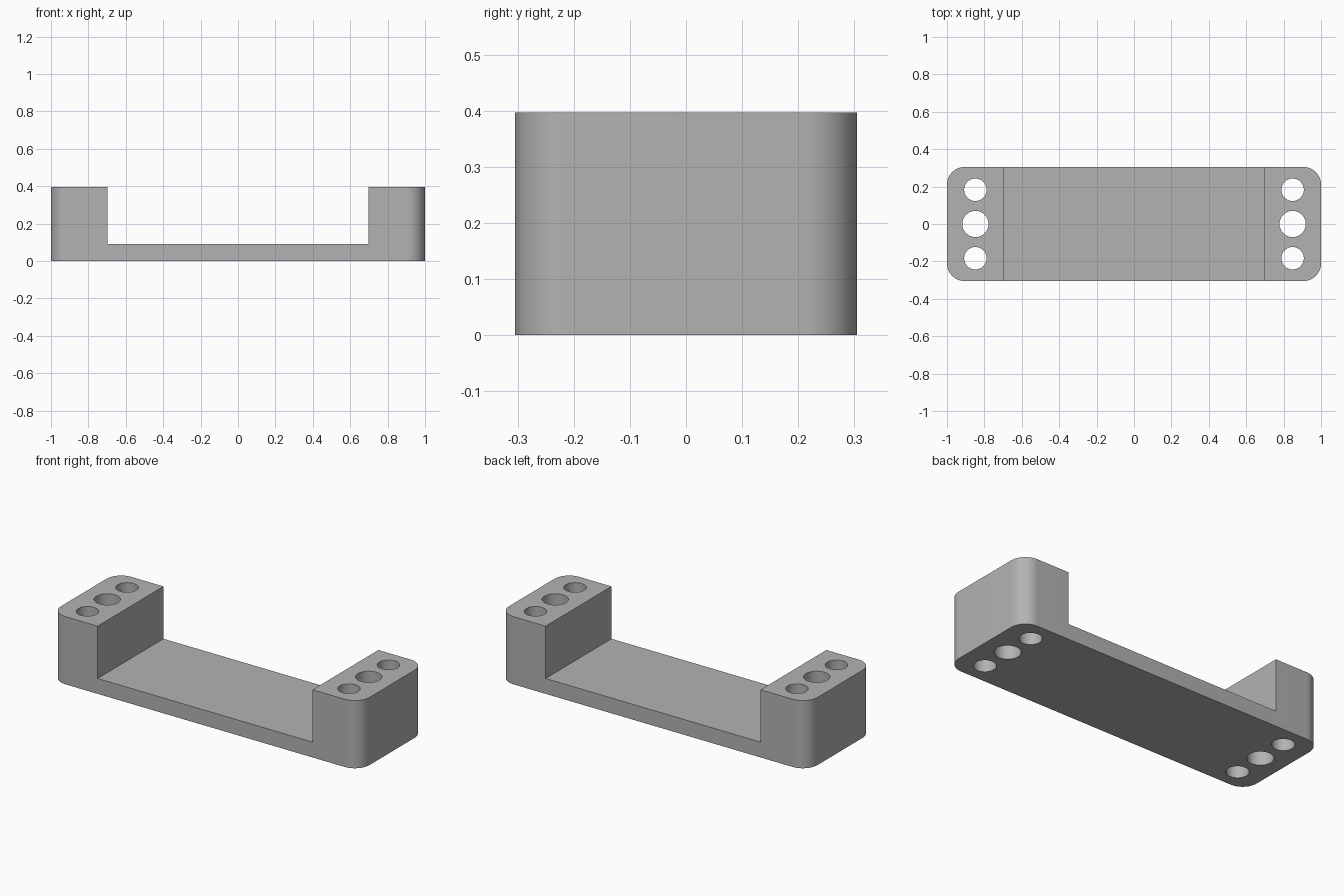
import bpy, bmesh, math

if "Cube" in bpy.data.objects:
    bpy.data.objects.remove(bpy.data.objects["Cube"], do_unlink=True)

HALF_X, HALF_Y, HEIGHT = 1.0, 0.305, 0.397
DECK, STEP_X, CORNER = 0.09, 0.697, 0.095
HOLE_X, HOLE_Y = 0.848, 0.183

grey = bpy.data.materials.new("plain grey")
grey.use_nodes = True
colour = (0.45, 0.45, 0.45, 1)
grey.diffuse_color = colour
grey.node_tree.nodes["Principled BSDF"].inputs["Base Color"].default_value = colour


def new_object(name, bm):
    mesh = bpy.data.meshes.new(name)
    bm.to_mesh(mesh)
    bm.free()
    mesh.materials.append(grey)
    obj = bpy.data.objects.new(name, mesh)
    bpy.context.collection.objects.link(obj)
    return obj


def box(name, size, centre):
    bm = bmesh.new()
    bmesh.ops.create_cube(bm, size=1)
    bmesh.ops.scale(bm, vec=size, verts=bm.verts)
    bmesh.ops.translate(bm, vec=centre, verts=bm.verts)
    return new_object(name, bm)


def cylinder(name, radius, x, y):
    bm = bmesh.new()
    bmesh.ops.create_cone(bm, cap_ends=True, segments=48, radius1=radius,
                          radius2=radius, depth=1)
    bmesh.ops.translate(bm, vec=(x, y, HEIGHT / 2), verts=bm.verts)
    return new_object(name, bm)


def cut(target, cutter):
    cutter.hide_render = True
    mod = target.modifiers.new("cut", "BOOLEAN")
    mod.operation, mod.solver, mod.object = "DIFFERENCE", "EXACT", cutter
    bpy.context.view_layer.objects.active = target
    bpy.ops.object.modifier_apply(modifier=mod.name)
    bpy.data.objects.remove(cutter, do_unlink=True)


# Solid block with rounded upright corners
bracket = box("mounting_bracket", (2 * HALF_X, 2 * HALF_Y, HEIGHT), (0, 0, HEIGHT / 2))
bm = bmesh.new()
bm.from_mesh(bracket.data)
upright = [e for e in bm.edges if abs(e.verts[0].co.z - e.verts[1].co.z) > 0.1]
bmesh.ops.bevel(bm, geom=upright, offset=CORNER, segments=12, profile=0.5,
                affect="EDGES")
bm.to_mesh(bracket.data)
bm.free()

# Open channel between the end blocks
cut(bracket, box("channel_cutter", (2 * STEP_X, 1, 1), (0, 0, DECK + 0.5)))

# Three through holes in each end block, the middle one larger
for side in (-1, 1):
    for row in (-1, 0, 1):
        radius = 0.06 if row else 0.07
        cut(bracket, cylinder("hole_cutter", radius, side * HOLE_X, row * HOLE_Y))

bpy.ops.object.select_all(action="DESELECT")
bracket.select_set(True)
bpy.context.view_layer.objects.active = bracket
bpy.ops.object.shade_smooth_by_angle(angle=math.radians(30))
